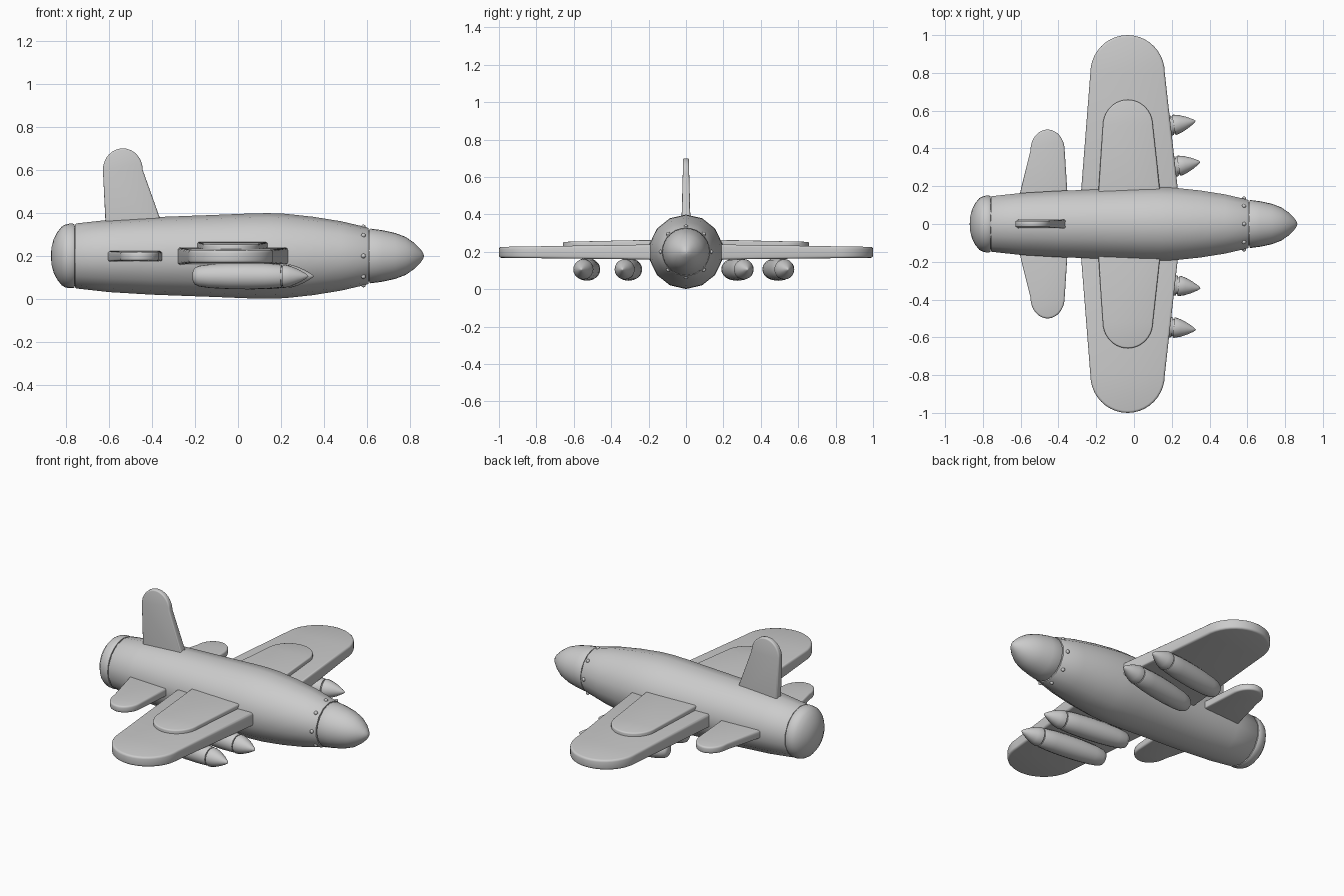
import bpy, bmesh
from math import pi, sin, cos, radians
from mathutils import Vector, Matrix

if "Cube" in bpy.data.objects:
    bpy.data.objects.remove(bpy.data.objects["Cube"])


def finish(name, bm, angle=40):
    bmesh.ops.recalc_face_normals(bm, faces=bm.faces)
    mesh = bpy.data.meshes.new(name)
    bm.to_mesh(mesh)
    bm.free()
    ob = bpy.data.objects.new(name, mesh)
    bpy.context.collection.objects.link(ob)
    bpy.ops.object.select_all(action='DESELECT')
    ob.select_set(True)
    bpy.context.view_layer.objects.active = ob
    bpy.ops.object.shade_smooth_by_angle(angle=radians(angle))
    return ob


def lathe(name, profile, sides, matrix):
    """Revolve (x, radius) pairs about the x axis; radius 0 makes a pole."""
    bm = bmesh.new()
    rings = []
    for x, r in profile:
        n = sides if r > 0 else 1
        rings.append([bm.verts.new((x, r * sin(2 * pi * i / sides), r * cos(2 * pi * i / sides)))
                      for i in range(n)])
    for a, b in zip(rings, rings[1:]):
        for i in range(sides):
            j = (i + 1) % sides
            quad = [a[i % len(a)], a[j % len(a)], b[j % len(b)], b[i % len(b)]]
            bm.faces.new(list(dict.fromkeys(quad)))
    for ring in (rings[0], rings[-1]):
        if len(ring) > 2:
            bm.faces.new(ring)
    bm.transform(matrix)
    return finish(name, bm)


def plate(name, root, shoulder, tip, levels, place, bevel):
    """Round-tipped tapered slab. root/shoulder = (span, rear, front);
    levels = (bottom, top) at root span, then (bottom, top) at the tip."""
    s, lo, hi = shoulder
    mid, half = (lo + hi) / 2, (hi - lo) / 2
    outline = [(root[1], root[0]), (root[2], root[0])]
    outline += [(mid + half * cos(pi * i / 20), s + (tip - s) * sin(pi * i / 20)) for i in range(21)]
    bm = bmesh.new()
    layers = []
    for k in (0, 1):
        layer = []
        for x, y in outline:
            t = (y - root[0]) / (tip - root[0])
            h = levels[k] * (1 - t) + levels[k + 2] * t
            layer.append(bm.verts.new(place(x, y, h)))
        layers.append(layer)
    caps = [bm.faces.new(v) for v in layers]
    n = len(outline)
    for i in range(n):
        j = (i + 1) % n
        bm.faces.new((layers[0][i], layers[0][j], layers[1][j], layers[1][i]))
    bmesh.ops.recalc_face_normals(bm, faces=bm.faces)
    edges = list({e for f in caps for e in f.edges})
    bmesh.ops.bevel(bm, geom=edges, offset=bevel, segments=3, profile=0.5, affect='EDGES')
    return finish(name, bm)


# Fuselage, tail cap and nose cone, with narrow grooves between them
axis = Matrix.Translation((0, 0, 0.2))
lathe("fuselage", [(-0.762, 0.139), (-0.757, 0.139), (-0.757, 0.147), (-0.752, 0.151), (-0.6, 0.168),
                   (-0.4, 0.18), (-0.1, 0.191), (0.05, 0.197), (0.14, 0.199), (0.22, 0.196),
                   (0.35, 0.182), (0.48, 0.161), (0.6, 0.133), (0.606, 0.129), (0.606, 0.118),
                   (0.612, 0.118)], 14, axis)
lathe("tail_cap", [(-0.87, 0), (-0.867, 0.04), (-0.857, 0.078), (-0.84, 0.111), (-0.82, 0.136),
                   (-0.803, 0.146), (-0.785, 0.15), (-0.767, 0.15), (-0.761, 0.147), (-0.761, 0.135)], 28, axis)
lathe("nose_cone", [(0.611, 0.118), (0.611, 0.125), (0.617, 0.127), (0.67, 0.12), (0.73, 0.107),
                    (0.78, 0.088), (0.82, 0.06), (0.848, 0.032), (0.86, 0.015), (0.865, 0)], 28, axis)

# Rivets around the nose joint
for i in range(8):
    a = i * pi / 4
    bm = bmesh.new()
    bmesh.ops.create_uvsphere(bm, u_segments=10, v_segments=6, radius=0.011)
    bm.transform(Matrix.Translation((0.583, 0.135 * sin(a), 0.2 + 0.135 * cos(a))))
    finish("nose_rivet", bm)

# Wings, raised wing panels and tailplanes on both sides
for side, label in ((1, "left"), (-1, "right")):
    def flat(x, y, h, side=side):
        return (x, y * side, h)
    plate("wing_" + label, (0.05, -0.29, 0.247), (0.8, -0.231, 0.163), 1.0,
          (0.157, 0.241, 0.168, 0.226), flat, 0.012)
    plate("wing_panel_" + label, (0.05, -0.197, 0.152), (0.52, -0.165, 0.1), 0.658,
          (0.2, 0.267, 0.2, 0.253), flat, 0.008)
    plate("tailplane_" + label, (0.05, -0.632, -0.345), (0.39, -0.548, -0.367), 0.5,
          (0.172, 0.224, 0.178, 0.217), flat, 0.01)

# Vertical fin
plate("tail_fin", (0.25, -0.611, -0.318), (0.6, -0.628, -0.443), 0.7,
      (-0.027, 0.027, -0.015, 0.015), lambda x, s, h: (x, h, s), 0.008)

# Engine pods under the wings: front x, rear y, front y
body = [(-0.42, 0), (-0.418, 0.025), (-0.41, 0.039), (-0.39, 0.048), (-0.34, 0.055), (-0.25, 0.06),
        (-0.16, 0.061), (-0.08, 0.059), (-0.012, 0.054), (-0.004, 0.051), (-0.004, 0.045), (0.004, 0.045)]
spinner = [(0.003, 0.045), (0.003, 0.053), (0.01, 0.054), (0.04, 0.046), (0.075, 0.031),
           (0.105, 0.014), (0.116, 0.006), (0.121, 0)]
for fx, ry, fy in ((0.207, 0.45, 0.524), (0.232, 0.23, 0.307), (0.232, -0.28, -0.327), (0.207, -0.505, -0.548)):
    yaw = Matrix.Rotation((fy - ry) / 0.42, 4, 'Z')
    m = Matrix.Translation((fx, fy, 0.106)) @ yaw
    lathe("engine_pod", body, 20, m)
    lathe("engine_spinner", spinner, 20, m)
